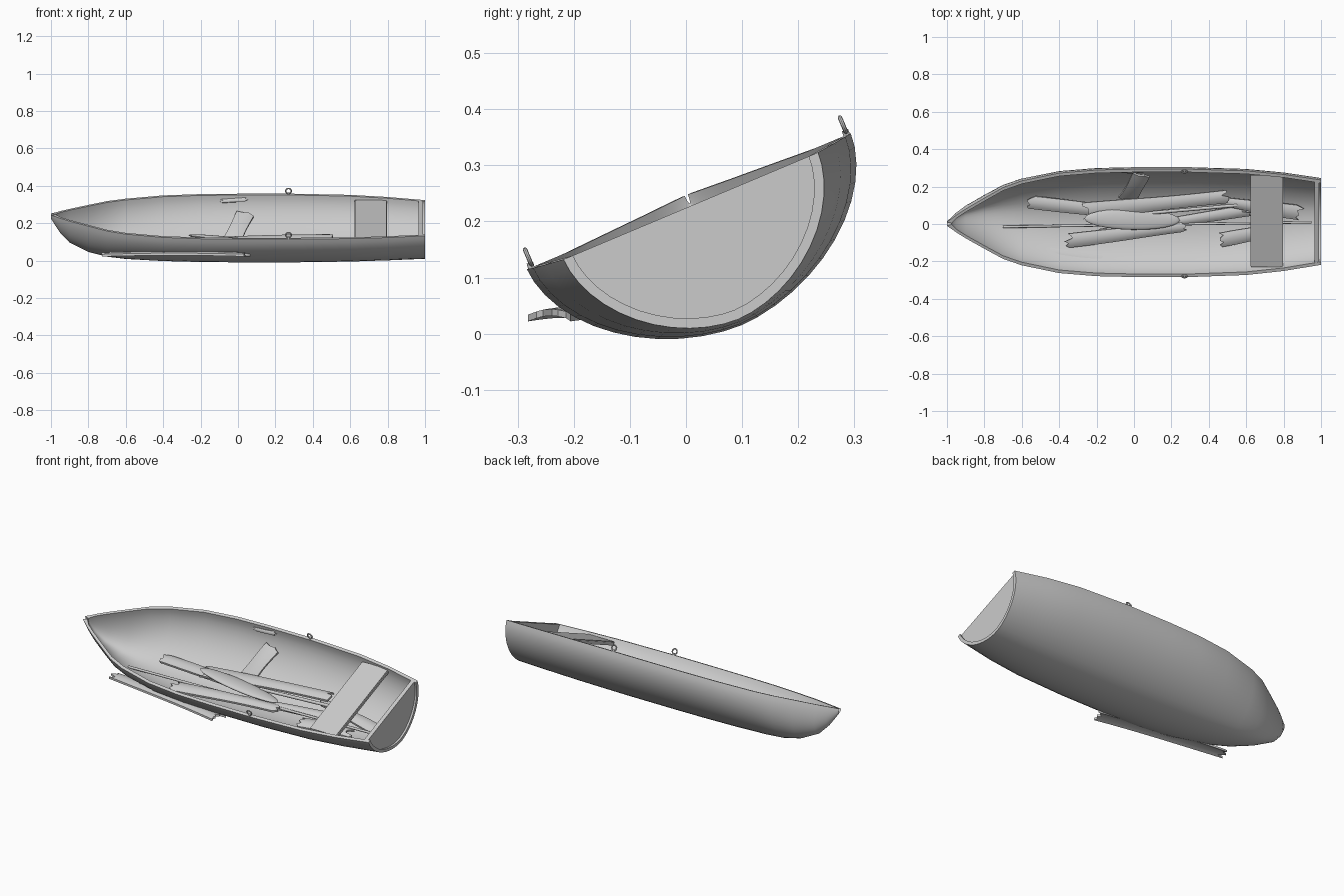
import bpy, bmesh, math, random
from mathutils import Vector, Matrix

if "Cube" in bpy.data.objects:
    bpy.data.objects.remove(bpy.data.objects["Cube"])

random.seed(4)
ROLL = math.radians(22.8)
TILT = Matrix.Translation((0, .005, .236)) @ Matrix.Rotation(ROLL, 4, 'X')


def finish(name, bm, matrix=None, angle=40):
    bmesh.ops.recalc_face_normals(bm, faces=bm.faces)
    me = bpy.data.meshes.new(name)
    bm.to_mesh(me)
    bm.free()
    ob = bpy.data.objects.new(name, me)
    bpy.context.collection.objects.link(ob)
    if matrix:
        ob.matrix_world = matrix
    bpy.ops.object.select_all(action='DESELECT')
    ob.select_set(True)
    bpy.context.view_layer.objects.active = ob
    bpy.ops.object.shade_smooth_by_angle(angle=math.radians(angle))
    return ob


def section(x, half, depth, top, n=24):
    """Rounded cross-section from one gunwale to the other."""
    pts = []
    for i in range(n + 1):
        a = math.pi * i / n
        c, s = math.cos(a), math.sin(a)
        pts.append(Vector((x, math.copysign(abs(c) ** 1.1, c) * half,
                           top * (1 - s) - depth * s ** 1.1)))
    return pts


# hull: closed shell lofted through stations (x, half beam, depth, sheer)
stations = [(-1, .012, .012, .012), (-.975, .03, .055, .011), (-.95, .05, .095, .01),
            (-.9, .085, .15, .008), (-.8, .147, .2, .005), (-.7, .207, .222, .002),
            (-.6, .245, .23, 0), (-.4, .29, .236, 0), (-.2, .308, .239, 0),
            (0, .313, .24, 0), (.3, .313, .24, 0), (.6, .302, .237, -.002),
            (.8, .28, .233, -.005), (1, .246, .228, -.009)]
T = .018
bm = bmesh.new()
loops = []
for x, h, d, t in stations:
    inner = section(max(x, -.975 + (x + 1) * .3), max(h - T, .003), max(d - T, .004), t)
    loops.append([bm.verts.new(p) for p in section(x, h, d, t) + inner[::-1]])
n = len(loops[0])
for a, b in zip(loops, loops[1:]):
    for i in range(n):
        j = (i + 1) % n
        bm.faces.new((a[i], a[j], b[j], b[i]))
for lp in (loops[0], loops[-1]):
    for i in range(n // 2 - 1):
        bm.faces.new((lp[i], lp[i + 1], lp[n - 2 - i], lp[n - 1 - i]))
finish("hull", bm, TILT)

# transom: plate set just inside the stern
bm = bmesh.new()
ends = [[bm.verts.new(p) for p in section(x, .236, .218, -.009)] for x in (.965, .988)]
for e in ends:
    bm.faces.new(e)
m = len(ends[0])
for i in range(m):
    j = (i + 1) % m
    bm.faces.new((ends[0][i], ends[0][j], ends[1][j], ends[1][i]))
finish("transom", bm, TILT)

# seat across the hull
bm = bmesh.new()
bmesh.ops.create_cube(bm, size=1, matrix=Matrix.Translation((.71, .005, -.028))
                      @ Matrix.Diagonal((.175, .535, .022, 1)))
bmesh.ops.bevel(bm, geom=bm.edges[:], offset=.004, segments=2, affect='EDGES')
finish("seat", bm, TILT)


def rod(name, p0, p1, r, matrix=None):
    p0, p1 = Vector(p0), Vector(p1)
    d = p1 - p0
    bm = bmesh.new()
    bmesh.ops.create_cone(bm, cap_ends=True, segments=12, radius1=r, radius2=r, depth=d.length,
                          matrix=Matrix.Translation((p0 + p1) / 2)
                          @ d.to_track_quat('Z', 'Y').to_matrix().to_4x4())
    return finish(name, bm, matrix)


# rowlocks: ring and stem on each gunwale
for label, s in (("port", 1), ("starboard", -1)):
    lean = -.42 if s < 0 else .05
    dirv = Vector((0, s * .05 if s > 0 else .12, 1)).normalized()
    base = Vector((.27, s * .305, -.003))
    rod("rowlock_stem_" + label, base, base + dirv * .012, .006, TILT)
    bpy.ops.mesh.primitive_torus_add(major_radius=.0145, minor_radius=.004,
                                     major_segments=24, minor_segments=8)
    ring = bpy.context.object
    ring.name = "rowlock_ring_" + label
    ring.matrix_world = (TILT @ Matrix.Translation(base + dirv * .022)
                         @ Matrix.Rotation(math.pi / 2, 4, 'X'))
    bpy.ops.object.shade_smooth_by_angle()


def plank(name, p0, p1, w0, w1, normal=(0, -.25, 1), thick=.012, arch=.01, ragged=.025):
    """Warped board from p0 to p1 with splintered ends."""
    p0, p1 = Vector(p0), Vector(p1)
    d = p1 - p0
    u = d.normalized()
    side = Vector(normal).cross(u).normalized()
    nor = u.cross(side)
    rows, cols = 8, 6
    jag = [[random.uniform(-ragged, ragged) for _ in range(cols + 1)] for _ in range(2)]
    bm = bmesh.new()
    layers = []
    for k in (0, 1):
        grid = []
        for r in range(rows + 1):
            t = r / rows
            w = (w0 + (w1 - w0) * t) * (1 + .06 * math.sin(5 * t + w0 * 90))
            row = []
            for c in range(cols + 1):
                s = c / cols - .5
                off = jag[0][c] if r == 0 else jag[1][c] if r == rows else 0
                up = arch * (1 - 4 * s * s) + .006 * math.sin(math.pi * t) - k * thick
                row.append(bm.verts.new(p0 + d * t + u * off + side * (s * w) + nor * up))
            grid.append(row)
        for r in range(rows):
            for c in range(cols):
                bm.faces.new((grid[r][c], grid[r][c + 1], grid[r + 1][c + 1], grid[r + 1][c]))
        layers.append(grid)
    a, b = layers
    rim = ([(r, 0) for r in range(rows)] + [(rows, c) for c in range(cols)]
           + [(r, cols) for r in range(rows, 0, -1)] + [(0, c) for c in range(cols, 0, -1)])
    for (r, c), (r2, c2) in zip(rim, rim[1:] + rim[:1]):
        bm.faces.new((a[r][c], a[r2][c2], b[r2][c2], b[r][c]))
    return finish(name, bm)


# broken boards in the boat
plank("board_fore", (-.55, .115, .085), (.1, .045, .085), .07, .06)
plank("board_upper", (-.26, .07, .105), (.49, .145, .13), .085, .07)
plank("board_lower", (-.35, -.09, .055), (.26, -.015, .06), .075, .06)
plank("board_aft", (.47, .12, .1), (.88, .06, .06), .05, .08)
plank("board_aft_low", (.47, -.085, .06), (.75, -.03, .05), .075, .07)
plank("board_mid", (-.2, -.05, .05), (.6, .07, .06), .04, .06)
plank("board_leaning", (-.035, .13, .1), (.04, .262, .255), .1, .09,
      normal=(0, -.75, .6), arch=.006, ragged=.006)
plank("board_splinter", (-.09, .28, .318), (.05, .28, .326), .018, .024,
      normal=(0, -1, .2), thick=.01, arch=.003, ragged=.012)

# board lying outside under the bilge
plank("board_outside", (-.71, -.125, .034), (.04, -.242, .034), .07, .085,
      normal=(0, 0, 1))

# long pole and short shaft
rod("pole", (-.7, -.015, .045), (.95, .01, .065), .007)
rod("shaft", (.1, .06, .1), (.55, .1, .1), .009)

# oar blade: flattened pointed oval resting on the pile
a, b = Vector((-.265, .03, .135)), Vector((.245, .02, .075))
bm = bmesh.new()
bmesh.ops.create_uvsphere(bm, u_segments=24, v_segments=16, radius=1)
q = (b - a).to_track_quat('X', 'Z').to_matrix().to_4x4()
bmesh.ops.transform(bm, verts=bm.verts, matrix=Matrix.Translation((a + b) / 2) @ q
                    @ Matrix.Diagonal(((b - a).length / 2, .056, .018, 1)))
finish("oar_blade", bm)
